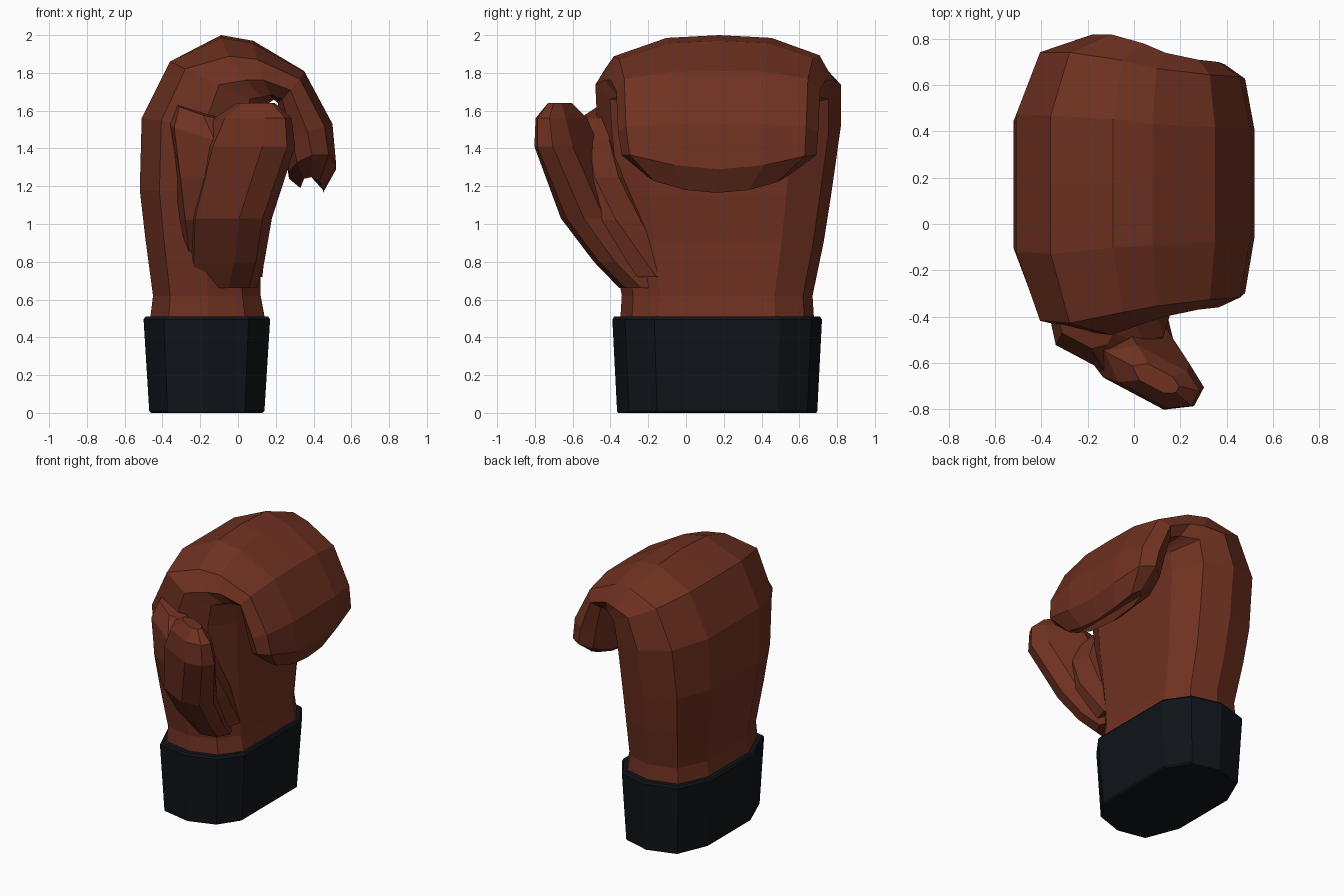
import bpy, bmesh, math
from mathutils import Vector

if "Cube" in bpy.data.objects:
    bpy.data.objects.remove(bpy.data.objects["Cube"])


def material(name, rgb):
    m = bpy.data.materials.new(name)
    m.diffuse_color = (*rgb, 1)
    m.use_nodes = True
    m.node_tree.nodes["Principled BSDF"].inputs["Base Color"].default_value = m.diffuse_color
    return m


def loft(name, rings, mat):
    bm = bmesh.new()
    rows = [[bm.verts.new(p) for p in ring] for ring in rings]
    n = len(rows[0])
    for a, b in zip(rows, rows[1:]):
        for i in range(n):
            j = (i + 1) % n
            bm.faces.new((a[i], a[j], b[j], b[i]))
    bm.faces.new(rows[0])
    bm.faces.new(rows[-1])
    bmesh.ops.recalc_face_normals(bm, faces=bm.faces[:])
    me = bpy.data.meshes.new(name)
    bm.to_mesh(me)
    bm.free()
    ob = bpy.data.objects.new(name, me)
    bpy.context.collection.objects.link(ob)
    me.materials.append(mat)
    return ob


# Rounded section: (fraction from outer to inner side, fraction across y)
SECTION = [(0, .27), (0, .5), (0, .73), (.16, .94), (.51, 1), (.83, .95),
           (1, .8), (1, .5), (1, .2), (.83, .06), (.51, 0), (.16, .04)]


def hand_ring(ox, oz, ix, iz, y0, y1, lift=0):
    ring = []
    for u, v in SECTION:
        rise = lift * (2 * abs(v - .5)) ** 2
        ring.append((ox + (ix - ox) * u, y0 + (y1 - y0) * v,
                     oz + (iz - oz) * u + rise))
    return ring


def thumb_ring(z, cx, cy, w, t, slant=-28, tilt=0):
    d = Vector((math.cos(math.radians(slant)), math.sin(math.radians(slant))))
    p = Vector((-d.y, d.x))
    ring = []
    for a, b in [(-1, 0), (-.5, -1), (.6, -1), (1, -.35), (1, .45), (.6, 1), (-.5, 1)]:
        q = Vector((cx, cy)) + d * a * w + p * b * t
        ring.append((q.x, q.y, z + tilt * a))
    return ring


leather = material("brown_leather", (.16, .031, .015))
black = material("black_cuff", (.005, .007, .010))

# Hand: back of the glove rising from the wrist and curling over into the fingers
hand = loft("glove_hand", [hand_ring(*r) for r in [
    (-.47, .46, .15, .46, -.35, .68),
    (-.45, .62, .12, .62, -.34, .67),
    (-.49, .92, .12, .90, -.39, .73),
    (-.52, 1.18, .13, 1.15, -.43, .77),
    (-.51, 1.56, .14, 1.48, -.47, .82),
    (-.36, 1.86, .15, 1.62, -.48, .82),
    (-.09, 2.0, .17, 1.67, -.43, .78, -.07),
    (.08, 1.97, .19, 1.68, -.40, .74, -.06),
    (.35, 1.81, .21, 1.65, -.37, .71, -.02),
    (.50, 1.53, .24, 1.45, -.36, .70),
    (.52, 1.29, .27, 1.24, -.34, .69, .10),
    (.45, 1.165, .33, 1.19, -.20, .53, .07),
]], leather)

# Thumb: flat, slanted, bulging out of the palm side
thumb = loft("thumb", [thumb_ring(*r) for r in [
    (.66, -.10, -.19, .20, .12),
    (.80, -.08, -.32, .22, .12),
    (1.03, -.06, -.48, .24, .13),
    (1.41, .04, -.625, .27, .115),
    (1.56, .07, -.655, .22, .09),
    (1.64, .09, -.665, .11, .04),
]], leather)

# Web between thumb and hand
web = loft("thumb_web", [thumb_ring(*r) for r in [
    (.72, -.10, -.16, .22, .14, -15),
    (1.02, -.10, -.36, .25, .18, -20),
    (1.25, -.12, -.44, .24, .17, -28),
    (1.48, -.18, -.46, .22, .13, -28, -.06),
    (1.60, -.22, -.44, .13, .07, -28, -.04),
]], leather)

# Fuse the leather parts into one surface
for part in (thumb, web):
    mod = hand.modifiers.new("join", "BOOLEAN")
    mod.operation = "UNION"
    mod.solver = "EXACT"
    mod.object = part
    bpy.context.view_layer.objects.active = hand
    bpy.ops.object.modifier_apply(modifier=mod.name)
    bpy.data.objects.remove(part)

# Wrist cuff with a small rounded lip
loft("wrist_cuff", [hand_ring(x0, z, x1, z, y0, y1) for z, x0, x1, y0, y1 in [
    (0, -.46, .13, -.36, .69),
    (.01, -.47, .14, -.365, .695),
    (.495, -.50, .17, -.39, .72),
    (.51, -.49, .16, -.38, .71),
]], black)
